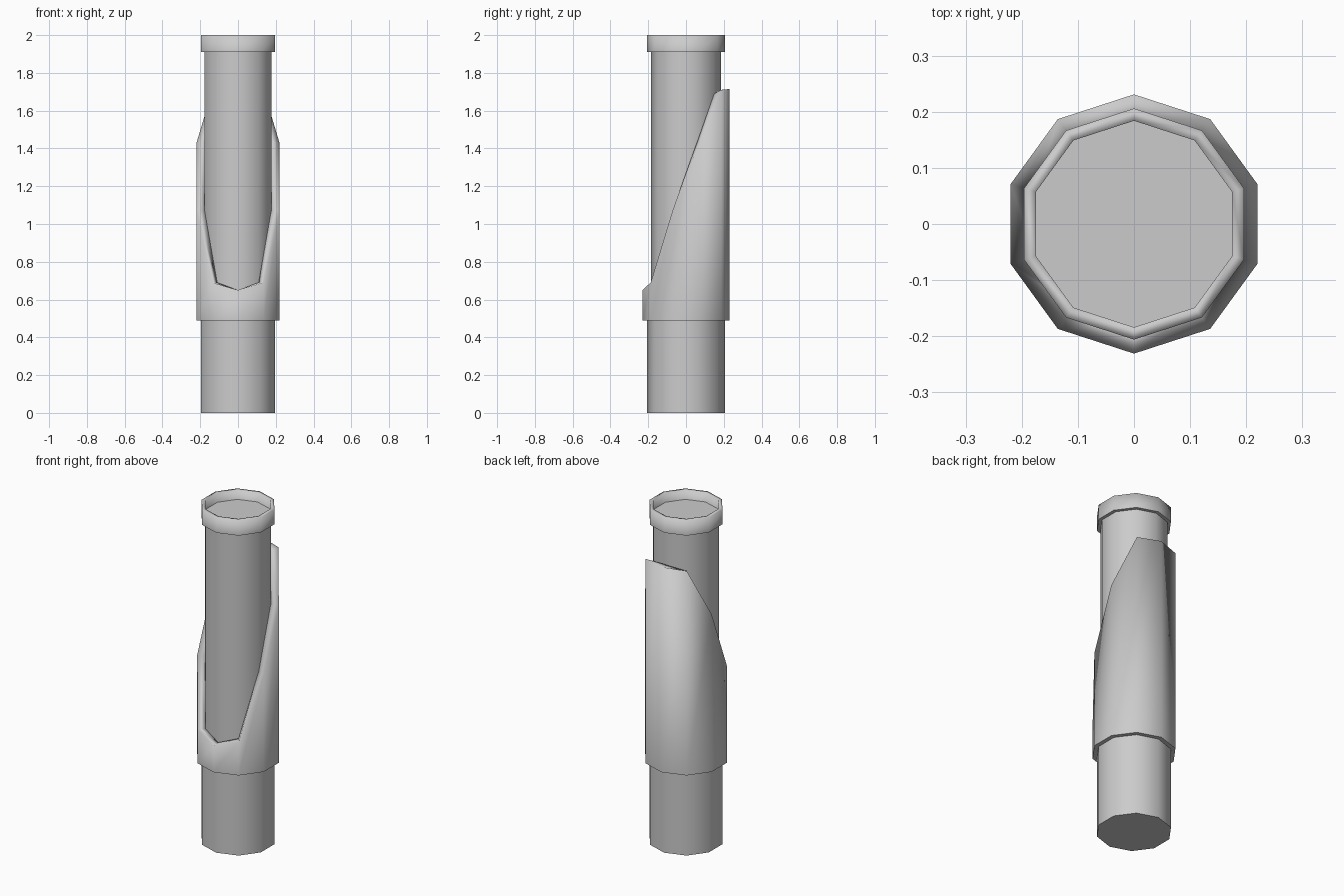
import bpy
import bmesh
from math import sin, cos, pi

SIDES = 10

cube = bpy.data.objects.get("Cube")
if cube:
    bpy.data.objects.remove(cube, do_unlink=True)

grey = bpy.data.materials.new("plain_grey")
grey.use_nodes = True
colour = (0.6, 0.6, 0.6, 1)
grey.diffuse_color = colour
grey.node_tree.nodes["Principled BSDF"].inputs["Base Color"].default_value = colour


def loft(name, rings, sharp, closed=False):
    """Skin ten-sided rings of (radius, height); a height may be a list per corner.
    Hoop edges of the rings listed in sharp stay hard."""
    bm = bmesh.new()
    hoops = []
    for radius, height in rings:
        hoop = []
        for i in range(SIDES):
            a = 2 * pi * i / SIDES - pi / 2
            z = height[min(i, SIDES - i)] if isinstance(height, list) else height
            hoop.append(bm.verts.new((radius * cos(a), radius * sin(a), z)))
        hoops.append(hoop)
    pairs = list(zip(hoops, hoops[1:]))
    if closed:
        pairs.append((hoops[-1], hoops[0]))
    else:
        bm.faces.new(hoops[0][::-1])
        bm.faces.new(hoops[-1])
    for low, high in pairs:
        for i in range(SIDES):
            j = (i + 1) % SIDES
            bm.faces.new((low[i], low[j], high[j], high[i]))
    bmesh.ops.recalc_face_normals(bm, faces=bm.faces)
    for face in bm.faces:
        face.smooth = True
    for k in sharp:
        for i in range(SIDES):
            bm.edges.get((hoops[k][i], hoops[k][(i + 1) % SIDES])).smooth = False
    mesh = bpy.data.meshes.new(name)
    bm.to_mesh(mesh)
    bm.free()
    mesh.materials.append(grey)
    obj = bpy.data.objects.new(name, mesh)
    bpy.context.collection.objects.link(obj)
    return obj


# Handle core: wide grip below, narrower barrel above
loft("grip", [(0.206, 0), (0.206, 0.5)], sharp=(0, 1))
loft("barrel", [(0.186, 0.5), (0.186, 1.945)], sharp=(0, 1))

# Sleeve: rim sweeps from low at the front to high at the back
outer_rim = [0.65, 0.69, 1.07, 1.43, 1.71, 1.715]
inner_rim = [0.65, 0.69, 1.07, 1.43, 1.69, 1.71]
loft("sleeve", [(0.184, 0.49), (0.231, 0.49), (0.231, outer_rim), (0.184, inner_rim)],
     sharp=(0, 1), closed=True)

# Collar around the recessed top
loft("collar", [(0.184, 1.91), (0.206, 1.91), (0.206, 2), (0.184, 2)],
     sharp=(0, 1), closed=True)
